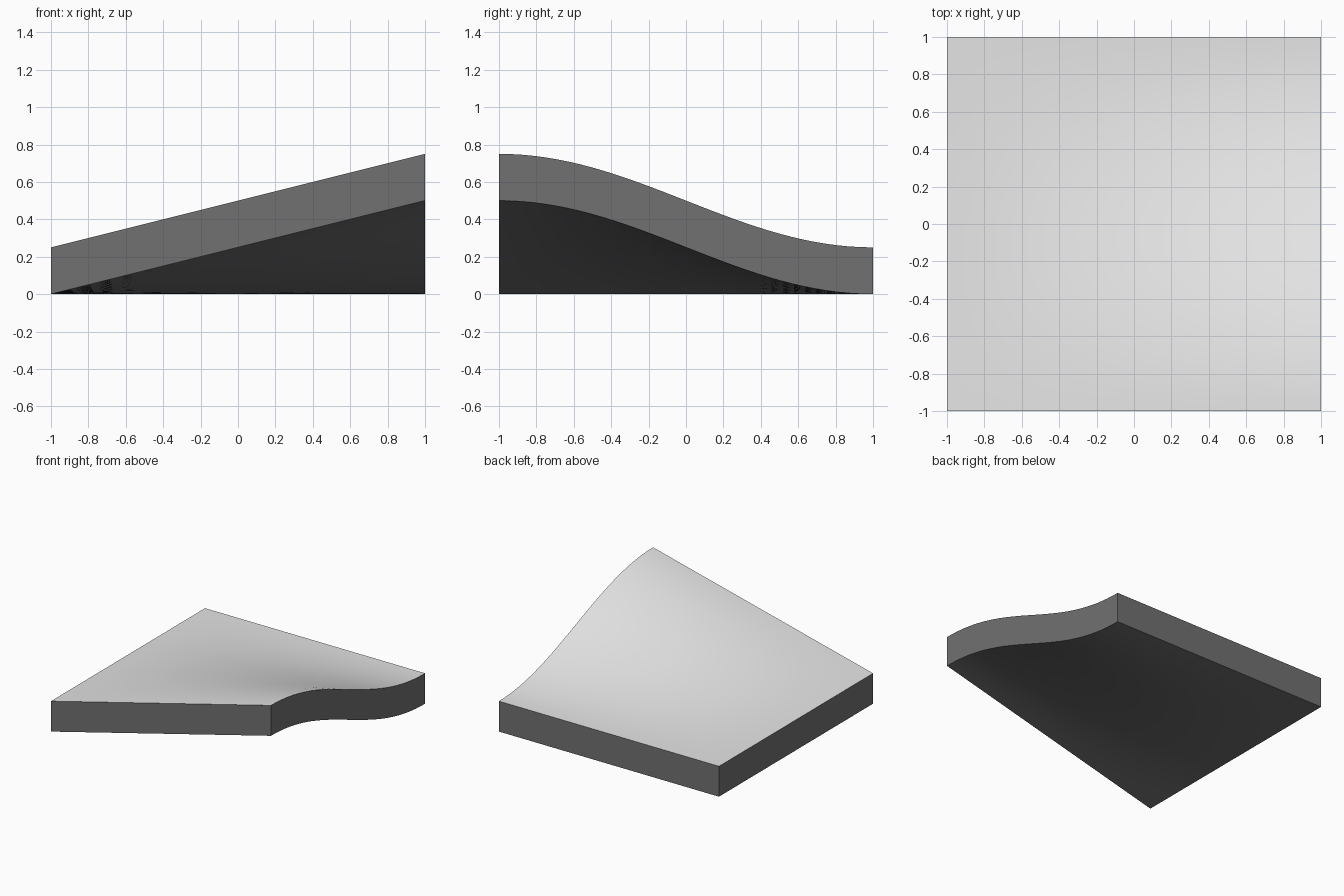
import bpy, bmesh, math

# Remove the default object
cube = bpy.data.objects.get("Cube")
if cube:
    bpy.data.objects.remove(cube, do_unlink=True)

THICKNESS = 0.25
RISE = 0.5


def make_material(name, value):
    mat = bpy.data.materials.new(name)
    mat.use_nodes = True
    colour = (value, value, value, 1)
    mat.diffuse_color = colour
    mat.node_tree.nodes["Principled BSDF"].inputs["Base Color"].default_value = colour
    return mat


def underside_height(x, y):
    # Straight ramp along x, eased S-curve along y
    ease = 0.5 * (1 - math.sin(math.pi * y / 2))
    return RISE * (x + 1) / 2 * ease


# Flat sheet, thickened upwards into a slab
bm = bmesh.new()
bmesh.ops.create_grid(bm, x_segments=16, y_segments=32, size=1)
result = bmesh.ops.extrude_face_region(bm, geom=bm.faces[:], use_keep_orig=True)
top_verts = [v for v in result["geom"] if isinstance(v, bmesh.types.BMVert)]
bmesh.ops.translate(bm, verts=top_verts, vec=(0, 0, THICKNESS))

# Warp both skins by the same height
for v in bm.verts:
    v.co.z += underside_height(v.co.x, v.co.y)
bmesh.ops.recalc_face_normals(bm, faces=bm.faces[:])

# Light upper skin, dark edges and underside
for face in bm.faces:
    face.normal_update()
    face.material_index = 0 if face.normal.z > 0.5 else 1

mesh = bpy.data.meshes.new("twisted_roof_slab")
bm.to_mesh(mesh)
bm.free()
mesh.materials.append(make_material("light grey", 0.78))
mesh.materials.append(make_material("dark grey", 0.165))

slab = bpy.data.objects.new("twisted_roof_slab", mesh)
bpy.context.collection.objects.link(slab)
bpy.ops.object.select_all(action="DESELECT")
slab.select_set(True)
bpy.context.view_layer.objects.active = slab
bpy.ops.object.shade_smooth_by_angle(angle=math.radians(30))
